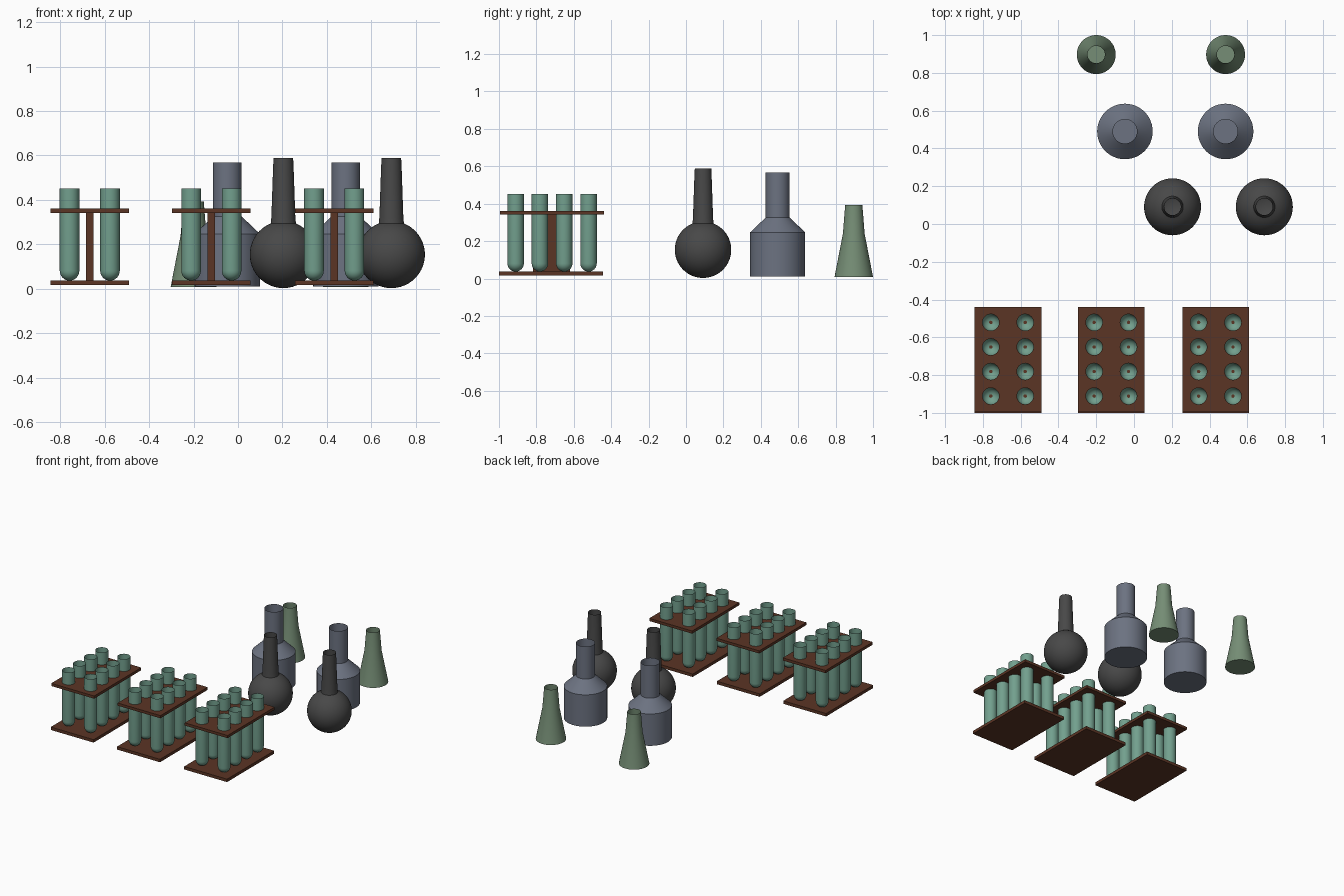
import bpy, bmesh
from math import sin, cos, pi

if "Cube" in bpy.data.objects:
    bpy.data.objects.remove(bpy.data.objects["Cube"])


def material(name, rgb):
    m = bpy.data.materials.new(name)
    m.diffuse_color = (*rgb, 1)
    m.use_nodes = True
    m.node_tree.nodes["Principled BSDF"].inputs["Base Color"].default_value = m.diffuse_color
    return m


GLASS = material("teal_glass", (0.17, 0.35, 0.27))
WOOD = material("brown_wood", (0.105, 0.035, 0.018))
SAGE = material("sage_glass", (0.18, 0.27, 0.18))
SLATE = material("slate_glass", (0.15, 0.17, 0.22))
DARK = material("dark_glass", (0.065, 0.065, 0.065))


def place(name, mesh, loc):
    ob = bpy.data.objects.new(name, mesh)
    ob.location = loc
    bpy.context.collection.objects.link(ob)
    return ob


def lathe(name, profile, mat, n=48):
    """Open shell of revolution; profile is (radius, z) from bottom to top."""
    bm = bmesh.new()
    vs = [bm.verts.new((r, 0, z)) for r, z in profile]
    es = [bm.edges.new(p) for p in zip(vs, vs[1:])]
    bmesh.ops.spin(bm, geom=vs + es, cent=(0, 0, 0), axis=(0, 0, 1),
                   angle=2 * pi, steps=n, use_duplicate=False)
    bmesh.ops.remove_doubles(bm, verts=bm.verts, dist=1e-5)
    bmesh.ops.recalc_face_normals(bm, faces=bm.faces)
    for f in bm.faces:
        f.smooth = True
    for e in bm.edges:
        e.smooth = not (len(e.link_faces) == 2 and e.calc_face_angle(0) > 0.5)
    me = bpy.data.meshes.new(name)
    bm.to_mesh(me)
    bm.free()
    me.materials.append(mat)
    return me


def box(name, size, mat):
    bm = bmesh.new()
    bmesh.ops.create_cube(bm, size=1)
    bmesh.ops.scale(bm, vec=size, verts=bm.verts)
    me = bpy.data.meshes.new(name)
    bm.to_mesh(me)
    bm.free()
    me.materials.append(mat)
    return me


def arc(r, cz, a0, a1, n):
    """Arc points, angle measured from straight down."""
    return [(r * sin(a0 + (a1 - a0) * i / n), cz - r * cos(a0 + (a1 - a0) * i / n))
            for i in range(n + 1)]


# Rack layout
RACKS = (-0.667, -0.12, 0.433)
RY = -0.716
TUBES = [(sx * 0.091, (j - 1.5) * 0.13) for sx in (-1, 1) for j in range(4)]
TR = 0.044

tube = lathe("test_tube", arc(TR, 0.037 + TR, 0, pi / 2, 8) + [(TR, 0.452)], GLASS, 32)
base = box("rack_base", (0.353, 0.555, 0.022), WOOD)
post = box("rack_post", (0.035, 0.2, 0.31), WOOD)

# Top plate drilled with the tube holes
blank = place("plate_blank", box("plate_blank", (0.353, 0.555, 0.02), WOOD), (0, 0, 0))
bm = bmesh.new()
for x, y in TUBES:
    new = bmesh.ops.create_cone(bm, cap_ends=True, segments=32, radius1=TR,
                                radius2=TR, depth=0.1)["verts"]
    bmesh.ops.translate(bm, verts=new, vec=(x, y, 0))
drill_mesh = bpy.data.meshes.new("drill")
bm.to_mesh(drill_mesh)
bm.free()
drill = place("drill", drill_mesh, (0, 0, 0))
drill.hide_render = True
mod = blank.modifiers.new("holes", "BOOLEAN")
mod.operation, mod.object, mod.solver = "DIFFERENCE", drill, "EXACT"
plate = bpy.data.meshes.new_from_object(
    blank.evaluated_get(bpy.context.evaluated_depsgraph_get()))
bpy.data.objects.remove(blank)
bpy.data.objects.remove(drill)

for rx in RACKS:
    place("rack_base", base, (rx, RY - 0.006, 0.027))
    place("rack_post", post, (rx, RY - 0.003, 0.19))
    place("rack_top_plate", plate, (rx, RY, 0.351))
    for x, y in TUBES:
        place("test_tube", tube, (rx + x, RY + y, 0))

# Round flasks
a_neck = pi - 0.385
round_flask = lathe("round_flask", arc(0.151, 0.154, 0, a_neck, 20)
                    + [(0.054, 0.32), (0.046, 0.55), (0.044, 0.588)], DARK)
for x in (0.204, 0.69):
    place("round_flask", round_flask, (x, 0.091, 0))

# Shouldered bottles
bottle = lathe("bottle", [(0, 0.01), (0.147, 0.01), (0.147, 0.247),
                          (0.064, 0.326), (0.064, 0.568)], SLATE)
for x in (-0.048, 0.485):
    place("bottle", bottle, (x, 0.49, 0))

# Conical flasks
cone = lathe("conical_flask", [(0, 0.008), (0.103, 0.008), (0.058, 0.24),
                               (0.046, 0.393)], SAGE)
for x in (-0.2, 0.485):
    place("conical_flask", cone, (x, 0.897, 0))
